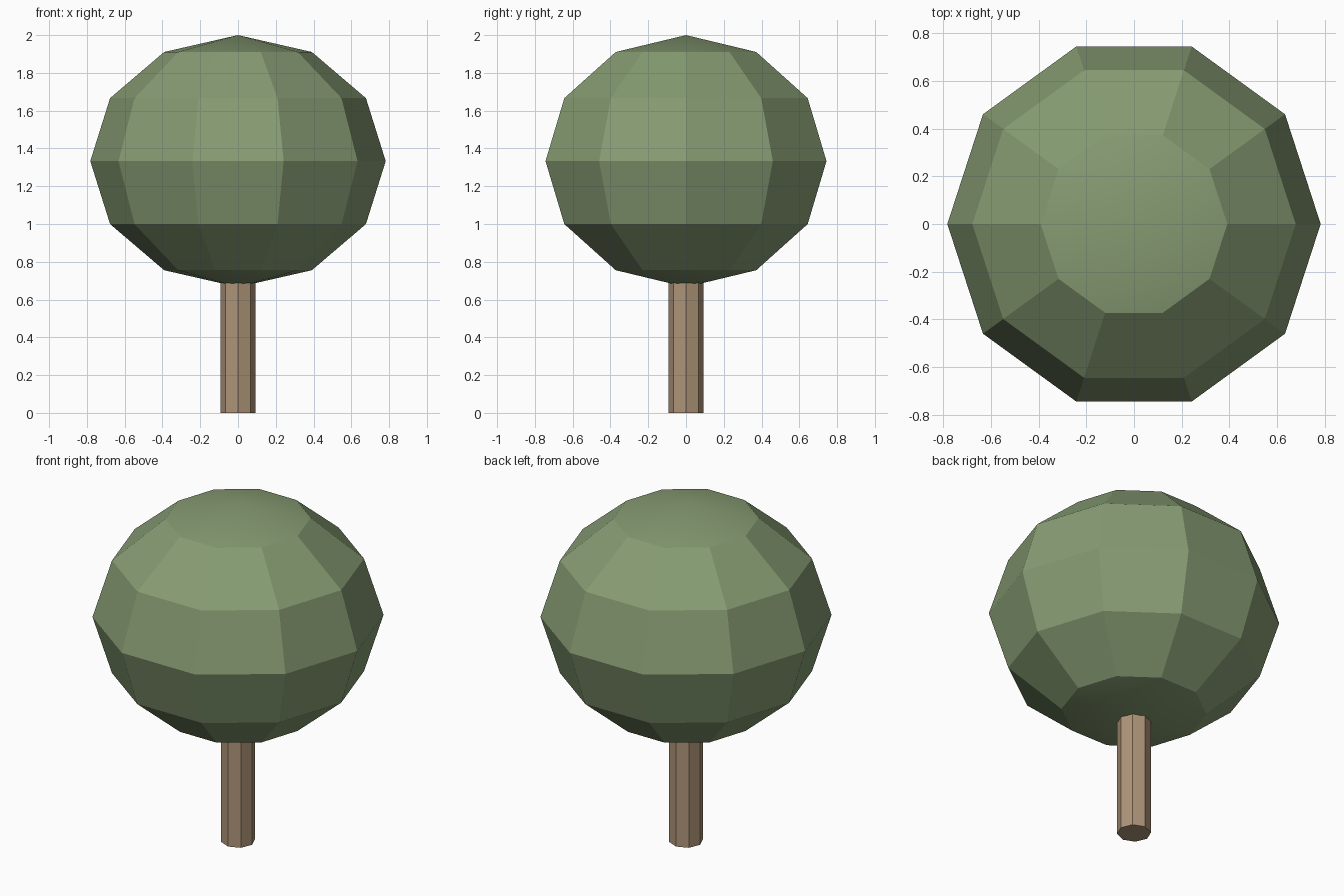
import bpy
from math import radians

if "Cube" in bpy.data.objects:
    bpy.data.objects.remove(bpy.data.objects["Cube"])


def finish(name, color):
    """Name the active object, bake its transform and colour it."""
    obj = bpy.context.object
    obj.name = name
    bpy.ops.object.transform_apply(location=False, rotation=True, scale=True)
    mat = bpy.data.materials.new(name + "_material")
    mat.diffuse_color = (*color, 1)
    mat.use_nodes = True
    mat.node_tree.nodes["Principled BSDF"].inputs["Base Color"].default_value = mat.diffuse_color
    obj.data.materials.append(mat)
    return obj


# Trunk: plain octagonal post, its top tucked inside the crown
TRUNK_HEIGHT = 0.75
bpy.ops.mesh.primitive_cylinder_add(vertices=8, radius=0.092, depth=TRUNK_HEIGHT,
                                    location=(0, 0, TRUNK_HEIGHT / 2))
finish("trunk", (0.42, 0.30, 0.19))

# Crown: ten-sided, six-ring ball, slightly flattened, corners on the x axis
bpy.ops.mesh.primitive_uv_sphere_add(segments=10, ring_count=6, radius=1,
                                     location=(0, 0, 1.333),
                                     rotation=(0, 0, radians(90)))
bpy.context.object.scale = (0.782, 0.782, 0.667)
finish("crown", (0.24, 0.33, 0.17))
# Only the shallow caps blend; all the bands stay faceted
bpy.ops.object.shade_smooth_by_angle(angle=radians(12))
